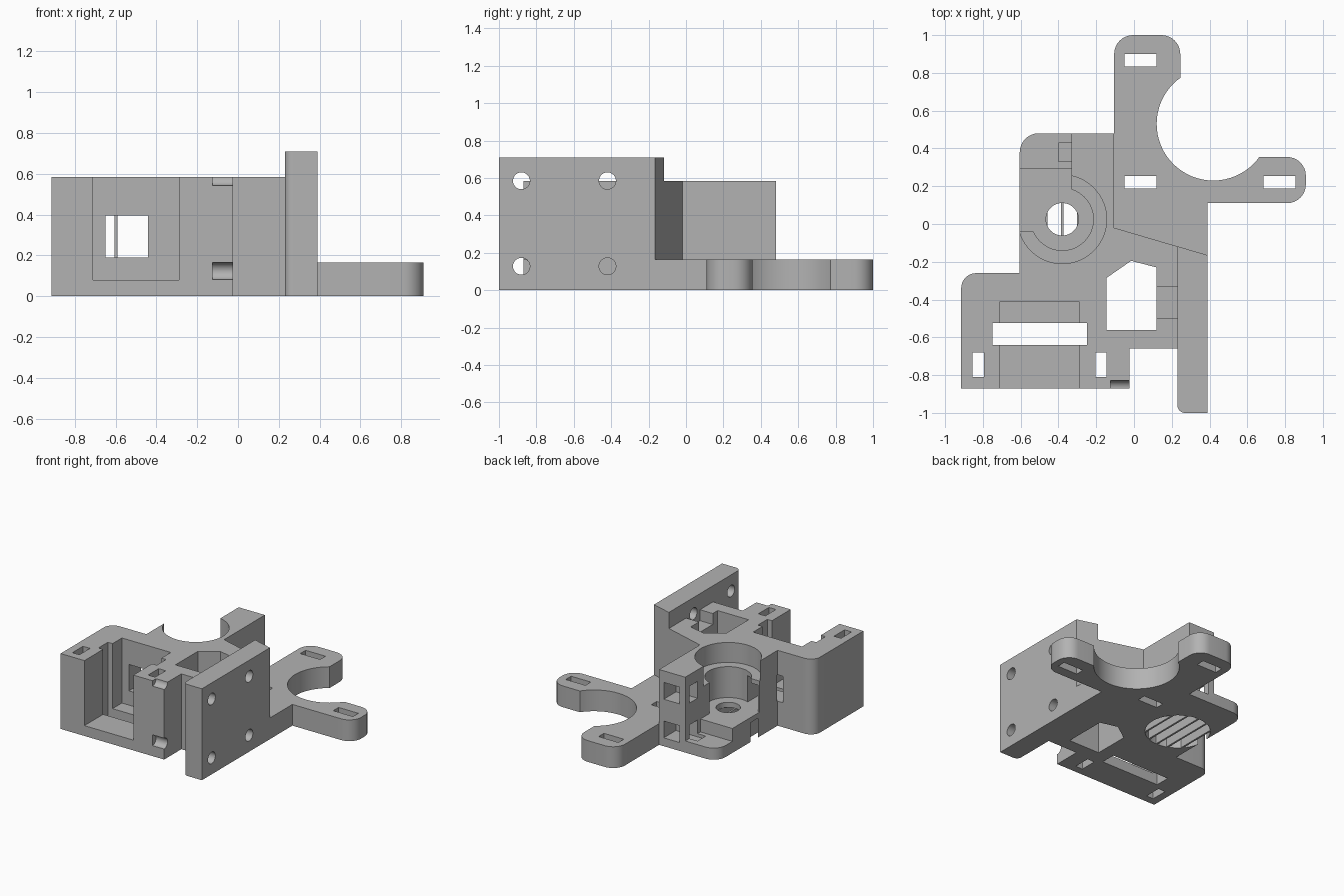
import bpy, bmesh, math
from mathutils import Vector, Matrix

if "Cube" in bpy.data.objects:
    bpy.data.objects.remove(bpy.data.objects["Cube"])

grey = bpy.data.materials.new("plain grey")
grey.use_nodes = True
COLOUR = (0.45, 0.45, 0.45, 1)
grey.diffuse_color = COLOUR
grey.node_tree.nodes["Principled BSDF"].inputs["Base Color"].default_value = COLOUR


def add_object(name, bm):
    bmesh.ops.recalc_face_normals(bm, faces=bm.faces)
    mesh = bpy.data.meshes.new(name)
    bm.to_mesh(mesh)
    bm.free()
    mesh.materials.append(grey)
    obj = bpy.data.objects.new(name, mesh)
    bpy.context.collection.objects.link(obj)
    return obj


def rounded(outline, steps=8):
    """Replace corners given as (x, y, radius) with right-angle fillets."""
    result = []
    for i, p in enumerate(outline):
        corner = Vector(p[:2])
        if len(p) == 2:
            result.append(corner)
            continue
        a = (Vector(outline[i - 1][:2]) - corner).normalized() * p[2]
        b = (Vector(outline[(i + 1) % len(outline)][:2]) - corner).normalized() * p[2]
        for k in range(steps + 1):
            t = math.pi / 2 * k / steps
            result.append(corner + a * (1 - math.sin(t)) + b * (1 - math.cos(t)))
    return result


def prism(name, outline, z0, z1):
    bm = bmesh.new()
    face = bm.faces.new([bm.verts.new((p.x, p.y, z0)) for p in rounded(outline)])
    top = bmesh.ops.extrude_face_region(bm, geom=[face])["geom"]
    verts = [v for v in top if isinstance(v, bmesh.types.BMVert)]
    bmesh.ops.translate(bm, verts=verts, vec=(0, 0, z1 - z0))
    return add_object(name, bm)


def box(name, x, y, z):
    return prism(name, [(x[0], y[0]), (x[1], y[0]), (x[1], y[1]), (x[0], y[1])], *z)


def cylinder(name, centre, radius, length, along_x=False):
    bm = bmesh.new()
    turn = Matrix.Rotation(math.pi / 2 if along_x else 0, 4, 'Y')
    bmesh.ops.create_cone(bm, cap_ends=True, segments=64, radius1=radius,
                          radius2=radius, depth=length,
                          matrix=Matrix.Translation(centre) @ turn)
    return add_object(name, bm)


def combine(target, tool, operation):
    """Apply a boolean and discard the tool."""
    mod = target.modifiers.new("combine", 'BOOLEAN')
    mod.operation = operation
    mod.solver = 'EXACT'
    mod.object = tool
    tool.hide_render = True
    graph = bpy.context.evaluated_depsgraph_get()
    mesh = bpy.data.meshes.new_from_object(target.evaluated_get(graph))
    target.modifiers.clear()
    target.data = mesh
    bpy.data.objects.remove(tool)


# Main block, side wall and motor plate
TOP = 0.585
bracket = prism("bracket_body", [
    (-0.605, 0.48, 0.1), (-0.105, 0.48), (-0.105, -0.02), (0.3, -0.139),
    (0.3, -0.66), (-0.025, -0.66), (-0.025, -0.87), (-0.915, -0.87),
    (-0.915, -0.26, 0.08), (-0.605, -0.26)], 0, TOP)
combine(bracket, prism("side_wall", [
    (0.23, -1, 0.04), (0.39, -1), (0.39, -0.165), (0.23, -0.118)], 0, 0.71), 'UNION')
combine(bracket, prism("motor_plate", [
    (-0.105, 1, 0.1), (0.245, 1, 0.1), (0.245, 0.355), (0.91, 0.355, 0.1),
    (0.91, 0.11, 0.1), (0.39, 0.11), (0.39, -0.165), (0.25, -0.3),
    (-0.105, -0.3)], 0, 0.165), 'UNION')

cutters = []
ALL = (-0.5, 1)

# Motor opening and slots in the arms
cutters.append(cylinder("motor_opening", (0.42, 0.53, 0), 0.3, 2))
for x, y in ((0.035, 0.868), (0.035, 0.222), (0.77, 0.222)):
    cutters.append(box("arm_slot", (x - 0.085, x + 0.085), (y - 0.033, y + 0.033), ALL))

# Front pocket, cross slot, tie holes and window
cutters.append(box("front_pocket", (-0.71, -0.29), (-1.2, -0.41), (0.08, 1)))
cutters.append(box("cross_slot", (-0.75, -0.25), (-0.64, -0.525), ALL))
for x in (-0.825, -0.175):
    cutters.append(box("tie_hole", (x - 0.03, x + 0.03), (-0.81, -0.68), ALL))
cutters.append(box("window", (-0.65, -0.44), (-0.45, -0.255), (0.19, 0.395)))
cutters.append(box("window_channel", (-0.59, -0.44), (-0.3, 0), (0.19, 0.395)))

# Stepped round seat, bore and lower recess
CX, CY = -0.38, 0.025
for name, radius, z0, z1 in (("seat", 0.235, 0.43, 1), ("inner_seat", 0.165, 0.19, 1),
                             ("bore", 0.086, 0.05, 0.5), ("lower_recess", 0.23, -0.2, 0.15)):
    cutters.append(cylinder(name, (CX, CY, (z0 + z1) / 2), radius, z1 - z0))

# Open back corner with its two floor levels
cutters.append(box("open_corner", (-0.8, -0.33), (-0.04, 0.6), (0.19, 1)))
cutters.append(box("low_step", (-0.8, -0.33), (0.295, 0.6), (0.09, 1)))

# L-shaped channels through the back column
for z in (0.13, 0.43):
    span = (z - 0.065, z + 0.065)
    cutters.append(box("column_channel_back", (-0.28, -0.145), (0.34, 0.6), span))
    cutters.append(box("column_channel_side", (-0.4, -0.145), (0.33, 0.43), span))

# Pentagonal shaft and the bolt pockets beside it
cutters.append(prism("shaft", [(-0.145, -0.56), (0.12, -0.56), (0.12, -0.23),
                               (-0.015, -0.195), (-0.145, -0.285)], *ALL))
cutters.append(box("upper_pocket", (0.1, 0.23), (-0.5, -0.33), (0.5, 1)))
cutters.append(box("lower_pocket", (0.1, 0.23), (-0.5, -0.33), (0.05, 0.21)))

# Bolt holes in the wall and rounded notches on the front corner
for z in (0.128, TOP):
    for y in (-0.88, -0.42):
        cutters.append(cylinder("bolt_hole", (0.35, y, z), 0.045, 0.3, True))
    cutters.append(cylinder("corner_notch", (-0.025, -0.87, z - 0.005 if z < 0.5 else z),
                            0.042, 0.2, True))

for cutter in cutters:
    combine(bracket, cutter, 'DIFFERENCE')

# Thin support ribs across the lower recess
ribs = []
for k in range(-2, 3):
    offset = k * 0.085
    half = math.sqrt(0.232 ** 2 - offset ** 2)
    ribs.append(box("support_rib", (CX + offset - 0.007, CX + offset + 0.007),
                    (CY - half, CY + half), (0, 0.15)))

# Smooth the round surfaces, keep the edges crisp
for obj in bpy.context.selected_objects:
    obj.select_set(False)
bracket.select_set(True)
bpy.context.view_layer.objects.active = bracket
bpy.ops.object.shade_smooth_by_angle(angle=math.radians(25))
